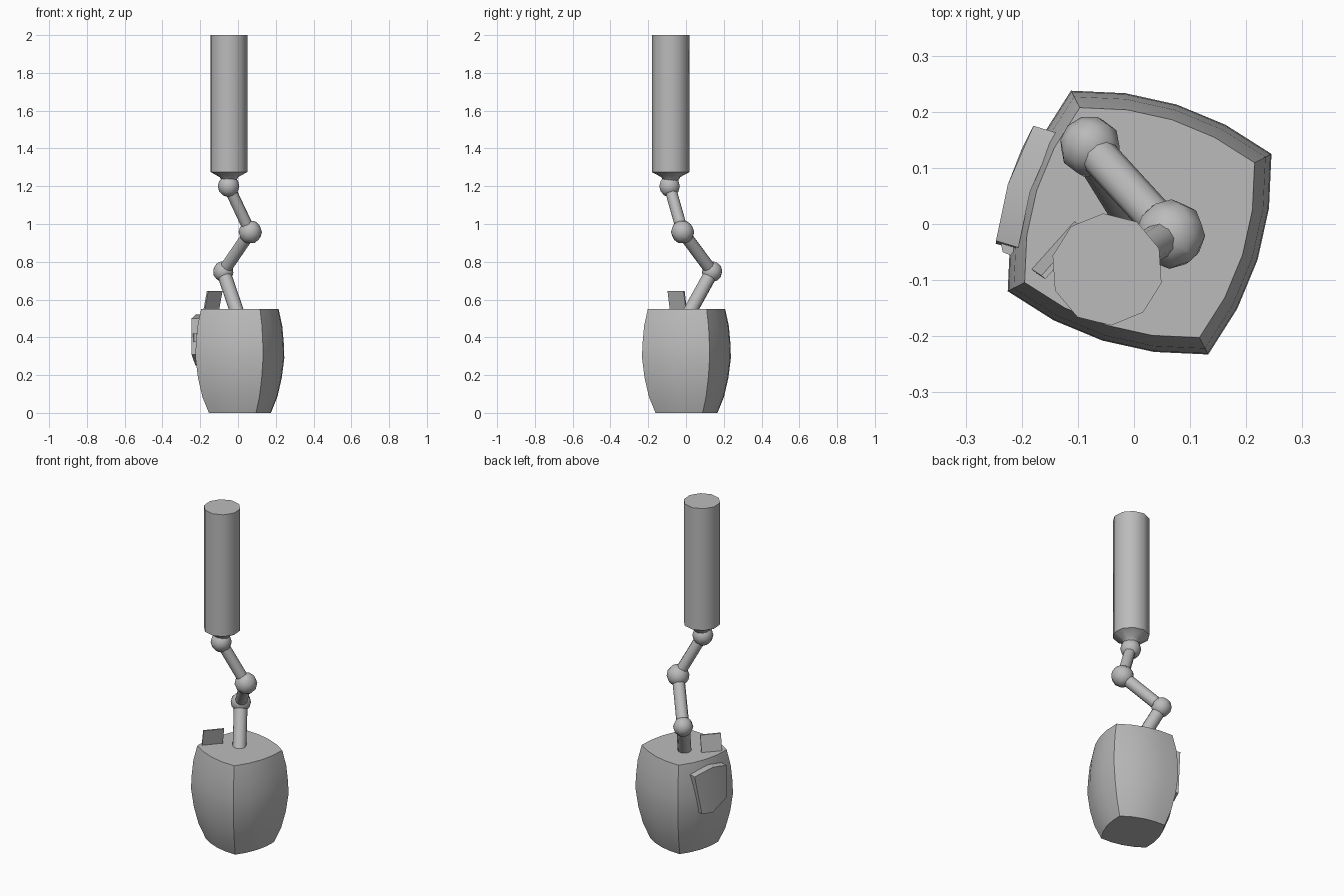
import bpy, bmesh, math
from mathutils import Vector

if "Cube" in bpy.data.objects:
    bpy.data.objects.remove(bpy.data.objects["Cube"], do_unlink=True)

grey = bpy.data.materials.new("plain_grey")
grey.use_nodes = True
grey.diffuse_color = (0.5, 0.5, 0.5, 1)
grey.node_tree.nodes["Principled BSDF"].inputs["Base Color"].default_value = (0.5, 0.5, 0.5, 1)


def finish(name, bm, smooth=None):
    """Turn a bmesh into a named grey object, smooth below the given angle."""
    bmesh.ops.recalc_face_normals(bm, faces=bm.faces)
    mesh = bpy.data.meshes.new(name)
    bm.to_mesh(mesh)
    bm.free()
    mesh.materials.append(grey)
    obj = bpy.data.objects.new(name, mesh)
    bpy.context.collection.objects.link(obj)
    if smooth:
        bpy.ops.object.select_all(action='DESELECT')
        obj.select_set(True)
        bpy.context.view_layer.objects.active = obj
        bpy.ops.object.shade_smooth_by_angle(angle=math.radians(smooth))
    return obj


def loft(name, rings, smooth=None):
    """Skin a list of equal rings of points and cap both ends."""
    bm = bmesh.new()
    rows = [[bm.verts.new(p) for p in ring] for ring in rings]
    n = len(rows[0])
    for a, b in zip(rows, rows[1:]):
        for i in range(n):
            j = (i + 1) % n
            bm.faces.new((a[i], a[j], b[j], b[i]))
    bm.faces.new(rows[0])
    bm.faces.new(rows[-1])
    return finish(name, bm, smooth)


def revolve(name, start, end, profile, sides, turn=0.0, smooth=50):
    """Loft circles (distance along the axis, radius) from start towards end."""
    start, end = Vector(start), Vector(end)
    rot = (end - start).to_track_quat('Z', 'Y')
    rings = []
    for d, r in profile:
        angles = [math.radians(turn) + math.tau * k / sides for k in range(sides)]
        rings.append([start + rot @ Vector((r * math.cos(a), r * math.sin(a), d)) for a in angles])
    return loft(name, rings, smooth)


# Barrel-like body: a square with bowed sides, turned about the vertical axis
def body_ring(radius, z):
    corners = [Vector((math.cos(a), math.sin(a))) * radius
               for a in (math.radians(27.5 + 90 * k) for k in range(4))]
    ring = []
    for k in range(4):
        a, b = corners[k], corners[(k + 1) % 4]
        out = ((a + b) / 2).normalized()
        for t in (0, 0.25, 0.5, 0.75):
            p = a.lerp(b, t) + out * (radius * 0.125 * 4 * t * (1 - t))
            ring.append((p.x + 0.01, p.y + 0.0025, z))
    return ring


loft("body", [body_ring(r, z) for r, z in
              ((0.185, 0), (0.224, 0.085), (0.25, 0.185), (0.265, 0.29),
               (0.263, 0.36), (0.253, 0.46), (0.231, 0.55))], 40)

# Curved shield-shaped panel on the side, following the bowed wall
outline = [(0.175, 0.49), (0.135, 0.26), (0.07, 0.25),
           (-0.035, 0.31), (-0.03, 0.50), (0.07, 0.52)]


def panel_x(y):
    return -0.225 + 0.32 * (y - 0.07) + 1.1 * (y - 0.07) ** 2


outer = [Vector((panel_x(y), y, z)) for y, z in outline]
inner = [p + Vector((0.04, -0.012, 0)) for p in outer]
bm = bmesh.new()
a = [bm.verts.new(p) for p in outer]
b = [bm.verts.new(p) for p in inner]
for i in range(6):
    j = (i + 1) % 6
    bm.faces.new((a[i], a[j], b[j], b[i]))
for r in (a, b):
    bm.faces.new((r[0], r[1], r[2], r[5]))
    bm.faces.new((r[2], r[3], r[4], r[5]))
finish("side_panel", bm, 30)

# Small latch at the front edge of the panel
loft("panel_latch", [[(-0.238, -0.03, z), (-0.234, -0.05, z), (-0.22, -0.056, z), (-0.2, -0.03, z)]
                     for z in (0.375, 0.42)])

# Thin leaning tab standing on the body
low, high = (-0.183, -0.08, 0.545), (-0.165, -0.092, 0.645)
side = Vector((0.076, 0.085, 0))
thick = Vector((0.007, -0.006, 0))
loft("top_tab", [[p, p + side, p + side + thick, p + thick]
                 for p in (Vector(low), Vector(high))])

# Zig-zag arm: limbs between round joints
base = Vector((0.0, 0.012, 0.52))
lower, middle, upper = Vector((-0.078, 0.138, 0.748)), Vector((0.065, -0.018, 0.957)), Vector((-0.05, -0.087, 1.2))
for name, p, q, r in (("lower_limb", base, lower, 0.037),
                      ("middle_limb", lower, middle, 0.034),
                      ("upper_limb", middle, upper, 0.031)):
    revolve(name, p, q, [(0, r), ((q - p).length, r)], 10)


def joint(name, centre, radius, axis):
    axis = axis.normalized()
    profile = [(radius * (1 - math.cos(t)), max(radius * math.sin(t), 0.002))
               for t in (math.pi * k / 6 for k in range(7))]
    revolve(name, centre - axis * radius, centre + axis, profile, 10, smooth=60)


joint("lower_joint", lower, 0.055, lower - base)
joint("middle_joint", middle, 0.062, middle - lower)
joint("upper_joint", upper, 0.057, Vector((0, 0, 1)))

# Tall post with a tapered foot and short neck
axis_x, axis_y = -0.048, -0.081
revolve("post", (axis_x, axis_y, 1.22), (axis_x, axis_y, 2),
        [(0, 0.035), (0.028, 0.05), (0.055, 0.1), (0.78, 0.1)], 10, turn=22)
